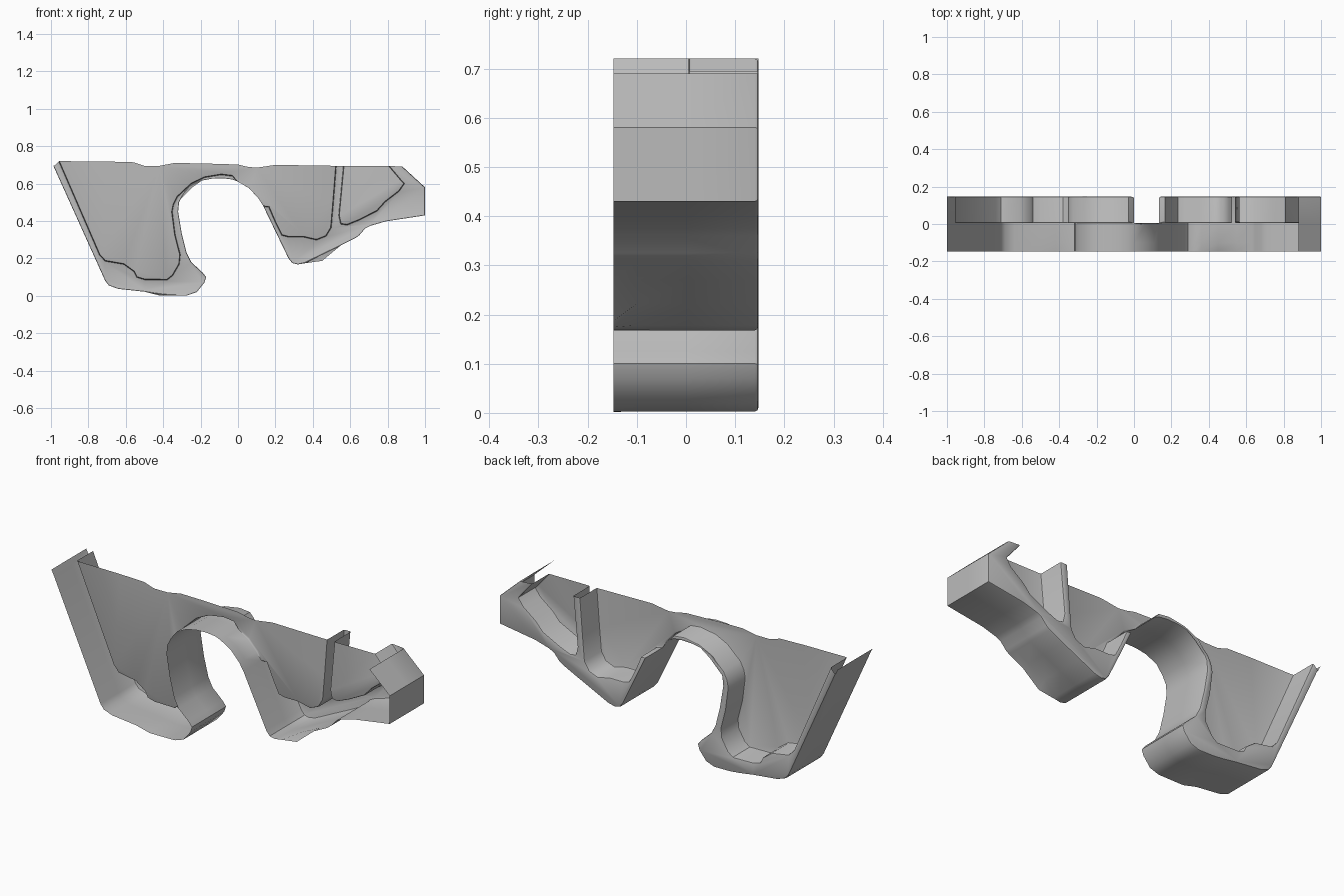
import bpy
import bmesh
import math

cube = bpy.data.objects.get("Cube")
if cube:
    bpy.data.objects.remove(cube, do_unlink=True)

# Depth levels of the pressing
FRONT, DART, WEB, BACK = -0.147, -0.1, 0.005, 0.147

# Outer edge, left foot and left side of the arch
outer_foot = [(-1, .72), (-.985, .69), (-.71, .08), (-.69, .055), (-.64, .037),
              (-.5, .022), (-.42, .01), (-.36, .004), (-.27, .003), (-.22, .02),
              (-.18, .07), (-.17, .1), (-.19, .125), (-.25, .18), (-.275, .23),
              (-.3, .33), (-.32, .45), (-.315, .5), (-.295, .54), (-.26, .585),
              (-.2, .615), (-.14, .626), (-.08, .628), (-.03, .622), (0, .61)]

# Outer edge where the web meets the arch directly
outer_neck = [(0, .61), (.06, .575), (.11, .52), (.135, .48)]

# Outer edge, pointed leg and raised tail
outer_tail = [(.135, .48), (.27, .2), (.29, .175), (.32, .168), (.36, .178),
              (.45, .222), (.55, .27), (.63, .31), (.65, .325), (.68, .36),
              (.71, .375), (.79, .398), (1, .43), (1, .58), (.88, .69)]

# Edges of the recessed pockets
pocket_foot = [(-.957, .72), (-.74, .22), (-.71, .187), (-.61, .17), (-.555, .13),
               (-.54, .1), (-.5, .088), (-.38, .086), (-.35, .11), (-.315, .17),
               (-.31, .22), (-.337, .325), (-.353, .45), (-.345, .49), (-.325, .53),
               (-.25, .6), (-.18, .634), (-.09, .649), (-.03, .642), (0, .61)]
pocket_leg = [(.135, .48), (.165, .476), (.2, .395), (.235, .325), (.27, .316),
              (.35, .316), (.42, .3), (.47, .32), (.497, .365), (.508, .49),
              (.524, .695)]
pocket_tail = [(.565, .695), (.54, .43), (.55, .385), (.583, .38), (.647, .406),
               (.743, .455), (.786, .503), (.86, .56), (.888, .6), (.87, .62),
               (.807, .695)]

# Wavy free edge along the top
top_edge = [(.2, .7), (.1, .685), (.05, .69), (0, .702), (-.2, .708), (-.34, .71),
            (-.42, .695), (-.5, .695), (-.56, .714), (-.7, .718)]


def dart_drop(x, y, z):
    """Small pressed bulges on the front lip of the underside."""
    if y > DART - .01 or z > .3:
        return 0
    leg = .035 * max(0, 1 - abs(x - .45) / .1)
    foot = .008 * max(0, 1 - abs(x + .42) / .08)
    return leg + foot


def plate(bm, points, y):
    """Flat face at one depth."""
    bm.faces.new([bm.verts.new((x, y, z)) for x, z in points])


def ribbon(bm, points, depths):
    """Wall swept through the given depths along an open edge."""
    rows = [[bm.verts.new((x, y, z - dart_drop(x, y, z))) for x, z in points]
            for y in depths]
    for near, far in zip(rows, rows[1:]):
        for i in range(len(points) - 1):
            bm.faces.new((near[i], near[i + 1], far[i + 1], far[i]))


bm = bmesh.new()

# Recessed webs
plate(bm, pocket_foot + outer_neck[1:] + pocket_leg[1:] + top_edge, WEB)
plate(bm, pocket_tail, WEB)

# Pocket walls
for edge in (pocket_foot, pocket_leg, pocket_tail):
    ribbon(bm, edge, (WEB, BACK))

# Rear rims between the pockets and the outer edge
plate(bm, outer_foot[1:] + pocket_foot[-2::-1], BACK)
plate(bm, outer_tail + pocket_tail[::-1] + pocket_leg[:0:-1], BACK)

# Outer flange
ribbon(bm, outer_foot, (FRONT, DART, WEB, BACK))
ribbon(bm, outer_neck, (FRONT, DART, WEB))
ribbon(bm, outer_tail, (FRONT, DART, WEB, BACK))

# Weld the sheet and round its folds
bmesh.ops.remove_doubles(bm, verts=bm.verts, dist=.0005)
bmesh.ops.recalc_face_normals(bm, faces=bm.faces)


def is_fold(edge):
    if len(edge.link_faces) != 2:
        return False
    along_sheet = abs(edge.verts[0].co.y - edge.verts[1].co.y) < .001
    flat = [abs(face.normal.y) > .9 for face in edge.link_faces]
    return along_sheet and flat[0] != flat[1]


folds = [edge for edge in bm.edges if is_fold(edge)]
bmesh.ops.bevel(bm, geom=folds, offset=.007, offset_type='OFFSET', segments=2,
                profile=.5, affect='EDGES', clamp_overlap=False)

mesh = bpy.data.meshes.new("pressed_panel")
bm.to_mesh(mesh)
bm.free()
panel = bpy.data.objects.new("pressed_panel", mesh)
bpy.context.collection.objects.link(panel)

# Plain grey metal
grey = bpy.data.materials.new("plain_grey")
grey.use_nodes = True
colour = (.5, .5, .5, 1)
grey.diffuse_color = colour
grey.node_tree.nodes["Principled BSDF"].inputs["Base Color"].default_value = colour
mesh.materials.append(grey)

bpy.ops.object.select_all(action='DESELECT')
panel.select_set(True)
bpy.context.view_layer.objects.active = panel
bpy.ops.object.shade_smooth_by_angle(angle=math.radians(35))
